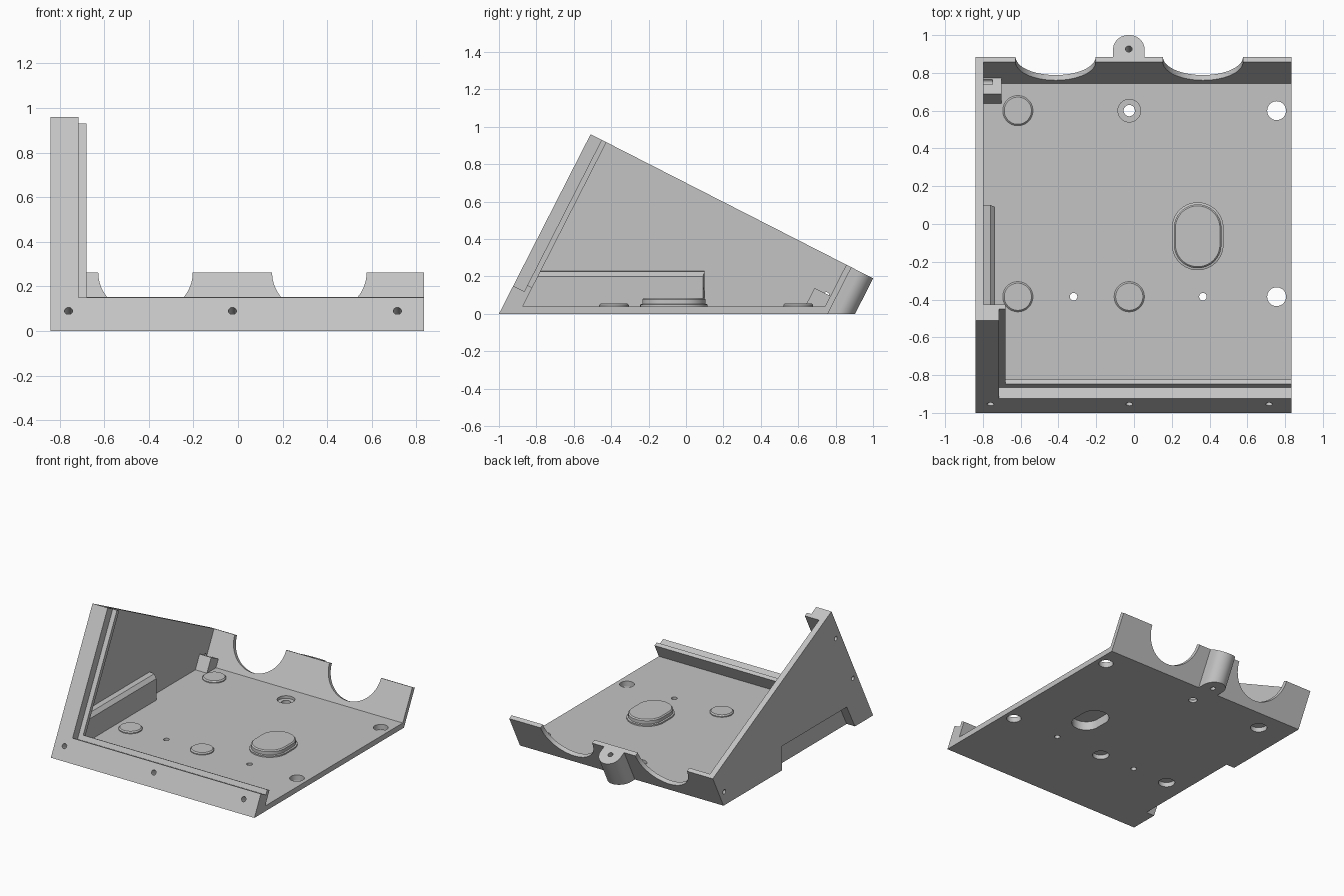
import bpy, bmesh, math
from mathutils import Vector

if "Cube" in bpy.data.objects:
    bpy.data.objects.remove(bpy.data.objects["Cube"])

S, C = 0.4546, 0.8907            # lean of the slanted walls
L, R = -0.84, 0.835              # left and right ends
WALL = -0.797                    # inner face of the side wall
FLOOR = 0.04                     # floor thickness
TOP, BACK, BACK_IN = 1.078, 1.566, 1.535   # limits in the leaning frame

grey = bpy.data.materials.new("light_grey")
grey.diffuse_color = (0.55, 0.55, 0.55, 1)
grey.use_nodes = True
grey.node_tree.nodes["Principled BSDF"].inputs["Base Color"].default_value = grey.diffuse_color


def P(u, v):
    """Leaning frame: u up the slope, v inward from the front face -> (y, z)."""
    return (-1 + S * u + C * v, C * u - S * v)


def at(v, z):
    """Point on the leaning plane v at height z."""
    return P((z + S * v) / C, v)


def solid(name, rings):
    """Closed solid lofted through rings of equal point count."""
    bm = bmesh.new()
    vs = [[bm.verts.new(p) for p in ring] for ring in rings]
    n = len(vs[0])
    for a, b in zip(vs, vs[1:]):
        for i in range(n):
            j = (i + 1) % n
            bm.faces.new((a[i], a[j], b[j], b[i]))
    bm.faces.new(vs[0][::-1])
    bm.faces.new(vs[-1])
    bmesh.ops.recalc_face_normals(bm, faces=bm.faces)
    me = bpy.data.meshes.new(name)
    bm.to_mesh(me)
    bm.free()
    me.materials.append(grey)
    ob = bpy.data.objects.new(name, me)
    bpy.context.collection.objects.link(ob)
    return ob


def prism(name, yz, x0, x1):
    return solid(name, [[(x, y, z) for y, z in yz] for x in (x0, x1)])


def oval(cx, cy, z, r, half=0.0, n=48):
    """Ring at height z, stretched along y by half."""
    pts = []
    for i in range(n):
        a = 2 * math.pi * (i + 0.5) / n
        pts.append((cx + r * math.cos(a), cy + r * math.sin(a) + math.copysign(half, math.sin(a)), z))
    return pts


def rod(p, q, r, n=32):
    """Round cutter between two points."""
    p, q = Vector(p), Vector(q)
    d = (q - p).normalized()
    e = Vector((1, 0, 0)) if abs(d.x) < 0.9 else Vector((0, 1, 0))
    f = d.cross(e)
    arc = [2 * math.pi * i / n for i in range(n)]
    return solid("cutter", [[c + r * (math.cos(a) * e + math.sin(a) * f) for a in arc] for c in (p, q)])


def finish(ob, cutters=()):
    """Cut the openings, then smooth the round faces."""
    bpy.ops.object.select_all(action='DESELECT')
    bpy.context.view_layer.objects.active = ob
    ob.select_set(True)
    for c in cutters:
        m = ob.modifiers.new("cut", 'BOOLEAN')
        m.operation, m.solver, m.object = 'DIFFERENCE', 'EXACT', c
        bpy.ops.object.modifier_apply(modifier=m.name)
    bpy.ops.object.shade_smooth_by_angle(angle=math.radians(30))


# Cutters for the floor
bosses = [(-0.615, 0.6), (-0.615, -0.385), (-0.025, -0.385)]
holes = [(0.755, 0.6, 0.05), (0.755, -0.385, 0.05), (-0.32, -0.385, 0.02),
         (0.365, -0.385, 0.02), (-0.025, 0.6, 0.03)]
floor_cuts = [rod((x, y, -0.1), (x, y, 0.2), r) for x, y, r in holes]
floor_cuts.append(rod((-0.025, 0.6, 0.02), (-0.025, 0.6, 0.2), 0.06))
floor_cuts += [rod((x, y, -0.1), (x, y, 0.034), 0.057) for x, y in bosses]
OX, OY = 0.337, -0.065
oval_cut = solid("cutter", [oval(OX, OY, z, 0.1, 0.043) for z in (-0.1, 0.065)])
recess = prism("cutter", [(-0.84, -0.1), (-0.69, 0.18), (0.07, 0.18), (0.07, -0.1)], -1, -0.772)

# Floor
floor = prism("floor", [(-1, 0), at(0, FLOOR), at(BACK, FLOOR), at(BACK, 0)], WALL, R)
finish(floor, floor_cuts + [oval_cut, recess])

# Side wall with screw holes and outer recess
side_cuts = [rod((-1, y, z), (-0.75, y, z), 0.016) for y, z in ((-0.762, 0.366), (-0.56, 0.74), (0.75, 0.1))]
side = prism("side_wall", [(-1, 0), P(TOP, 0), P(TOP, BACK), at(BACK, 0)], L, WALL)
finish(side, side_cuts + [recess])

# Stepped front lip with screw holes
lip_cuts = []
for x in (-0.76, -0.025, 0.715):
    y, z = at(0, 0.09)
    lip_cuts.append(rod((x, y - 0.05 * C, z + 0.05 * S), (x, y + 0.06 * C, z - 0.06 * S), 0.018))
lip = prism("front_lip", [at(0, FLOOR), P(0.168, 0), P(0.168, 0.066), P(0.205, 0.066),
                          P(0.205, 0.095), at(0.095, FLOOR)], WALL, R)
finish(lip, lip_cuts)
finish(side, lip_cuts[:1])

# Stepped flange up the front edge of the side wall
flange = prism("side_flange", [P(0.168, 0), P(TOP, 0), P(TOP, 0.066), P(0.168, 0.066)], WALL, -0.715)
finish(flange, side_cuts)
finish(prism("side_flange_step", [P(0.205, 0.066), P(TOP, 0.066), P(TOP, 0.095), P(0.205, 0.095)],
             WALL, -0.68))

# Back wall with two round notches
notches = []
for x in (-0.415, 0.365):
    a, b = P(TOP, 1.4), P(TOP, 1.7)
    notches.append(rod((x, *a), (x, *b), 0.212, 72))
back = prism("back_wall", [at(BACK_IN, FLOOR), P(TOP, BACK_IN), P(TOP, BACK), at(BACK, FLOOR)], WALL, R)
finish(back, notches)

# Leaning screw lug on the back
EX, ER, EV = -0.0275, 0.083, BACK + 0.047
lug_outline = [(EX + ER, BACK)]
lug_outline += [(EX + ER * math.cos(math.pi * i / 24), EV + ER * math.sin(math.pi * i / 24)) for i in range(25)]
lug_outline += [(EX - ER, BACK)]
lug = solid("back_lug", [[(x, *at(v, 0)) for x, v in lug_outline],
                         [(x, *P(TOP, v)) for x, v in lug_outline]])
finish(lug, [rod((EX, *P(0.6, EV)), (EX, *P(1.2, EV)), 0.018)])

# Housing inside the side wall, hollow from outside
housing = solid("side_housing", [
    [(x, at(0.095, z)[0], z) for x, z in ((WALL, FLOOR), (-0.735, FLOOR), (-0.735, 0.2), (-0.76, 0.225), (WALL, 0.23))],
    [(x, y, z) for x, y, z in ((WALL, 0.1, FLOOR), (-0.735, 0.09, FLOOR), (-0.735, 0.09, 0.2),
                               (-0.76, 0.1, 0.225), (WALL, 0.1, 0.23))]])
finish(housing, [recess])

# Corner block by the back wall
block = prism("corner_block", [at(1.44, FLOOR), P(0.89, 1.44), P(0.89, BACK_IN), at(BACK_IN, FLOOR)], WALL, -0.702)
finish(block, side_cuts[2:])

# Low round pads
for x, y in bosses:
    finish(solid("round_pad", [oval(x, y, FLOOR, 0.08), oval(x, y, 0.047, 0.08), oval(x, y, 0.055, 0.072)]))

# Raised oval pad, hollow from below
pad = solid("oval_pad", [oval(OX, OY, z, r, 0.043) for z, r in
                         ((FLOOR, 0.137), (0.05, 0.137), (0.053, 0.126), (0.077, 0.126), (0.085, 0.118))])
finish(pad, [oval_cut])

# Remove the cutters
for ob in list(bpy.data.objects):
    if ob.name.startswith("cutter"):
        bpy.data.objects.remove(ob)
